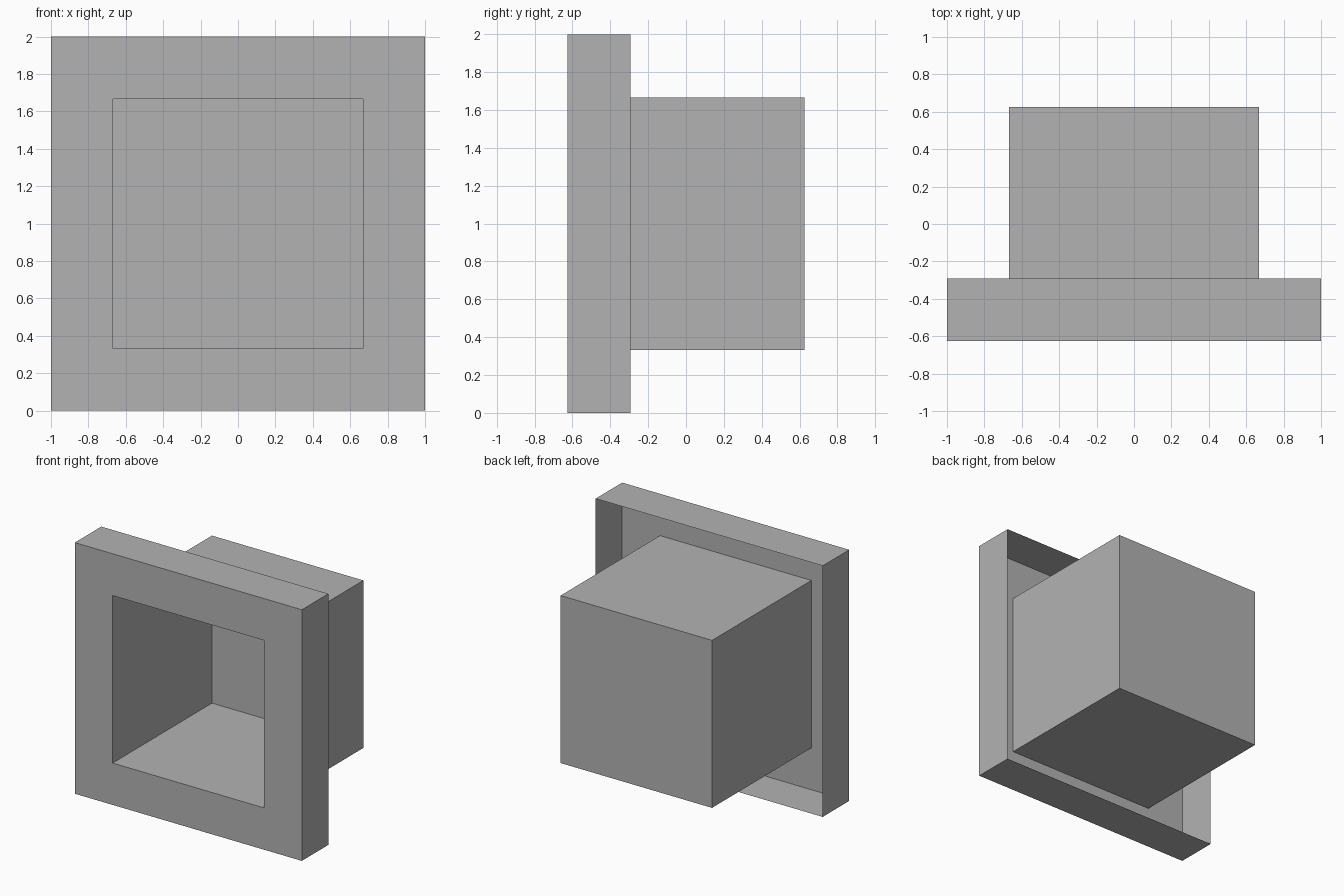
import bpy, bmesh

cube = bpy.data.objects.get("Cube")
if cube:
    bpy.data.objects.remove(cube, do_unlink=True)

# Single plain grey material
grey = bpy.data.materials.new("plain_grey")
grey.use_nodes = True
colour = (0.45, 0.45, 0.45, 1)
grey.diffuse_color = colour
grey.node_tree.nodes["Principled BSDF"].inputs["Base Color"].default_value = colour

OUTER, INNER = 1.0, 0.667
FRONT, RIM, BACK = -0.625, -0.292, 0.625


def square_sheet(name, profile, capped=False):
    """Thin sheet through square rings given as (half width, y)."""
    bm = bmesh.new()
    rings = []
    for half, y in profile:
        corners = ((-half, -half), (half, -half), (half, half), (-half, half))
        rings.append([bm.verts.new((x, y, 1 + z)) for x, z in corners])
    for a, b in zip(rings, rings[1:]):
        for i in range(4):
            j = (i + 1) % 4
            bm.faces.new((a[i], a[j], b[j], b[i]))
    if capped:
        bm.faces.new(rings[-1])
    mesh = bpy.data.meshes.new(name)
    bm.to_mesh(mesh)
    bm.free()
    mesh.materials.append(grey)
    obj = bpy.data.objects.new(name, mesh)
    bpy.context.collection.objects.link(obj)
    return obj


# Front frame with its skirt folded back, open behind
square_sheet("front_frame", [(OUTER, RIM), (OUTER, FRONT), (INNER, FRONT)])

# Hollow box behind the opening, closed at the back
square_sheet("recessed_box", [(INNER, FRONT), (INNER, BACK)], capped=True)
